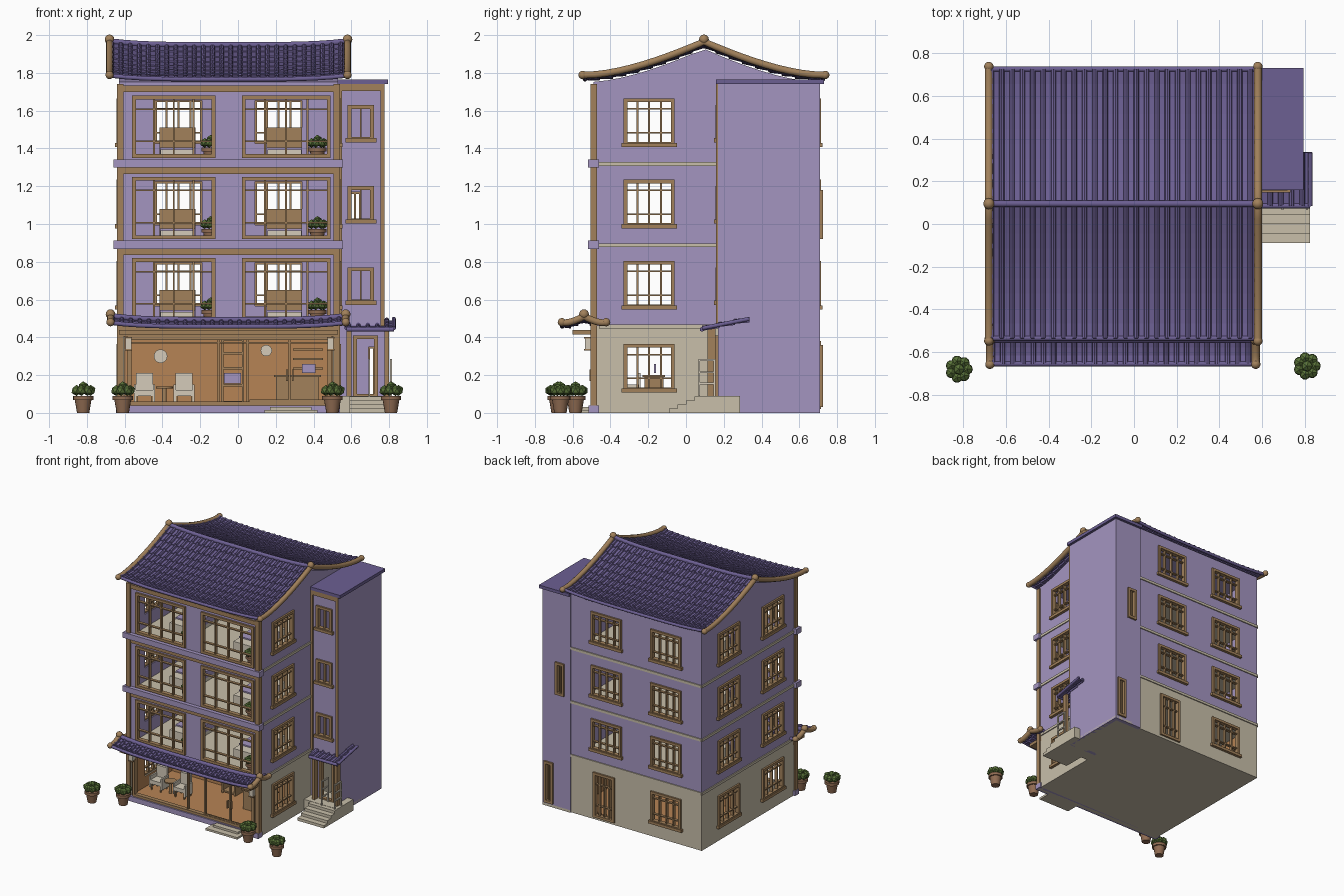
import bpy, bmesh, math
from mathutils import Matrix, Vector

if "Cube" in bpy.data.objects:
    bpy.data.objects.remove(bpy.data.objects["Cube"])


def material(name, *rgb):
    mat = bpy.data.materials.new(name)
    mat.use_nodes = True
    mat.diffuse_color = (*rgb, 1)
    mat.node_tree.nodes["Principled BSDF"].inputs["Base Color"].default_value = (*rgb, 1)
    return mat


lilac = material("lilac plaster", .37, .30, .53)
tile = material("violet tile", .15, .115, .29)
wood = material("tan wood", .36, .22, .105)
stone = material("beige stone", .58, .52, .40)
warm = material("warm interior", .47, .23, .09)
cream = material("cream fabric", .66, .60, .49)
leaf = material("leaf green", .10, .17, .04)
clay = material("clay pot", .28, .15, .085)


def finish(bm, name, *mats, smooth=False):
    mesh = bpy.data.meshes.new(name)
    bm.to_mesh(mesh)
    bm.free()
    obj = bpy.data.objects.new(name, mesh)
    bpy.context.collection.objects.link(obj)
    for mat in mats:
        mesh.materials.append(mat)
    if smooth:
        bpy.context.view_layer.objects.active = obj
        obj.select_set(True)
        bpy.ops.object.shade_smooth_by_angle()
        obj.select_set(False)
    return obj


def box(bm, x0, x1, y0, y1, z0, z1):
    place = Matrix.Translation(((x0 + x1) / 2, (y0 + y1) / 2, (z0 + z1) / 2))
    size = Matrix.Diagonal((abs(x1 - x0), abs(y1 - y0), abs(z1 - z0), 1))
    bmesh.ops.create_cube(bm, size=1, matrix=place @ size)


def boxes(name, mat, *dims):
    bm = bmesh.new()
    for d in dims:
        box(bm, *d)
    return finish(bm, name, mat)


def cylinder(bm, x, y, z0, z1, r0, r1, sides=16):
    bmesh.ops.create_cone(bm, cap_ends=True, segments=sides, radius1=r0, radius2=r1,
                          depth=z1 - z0, matrix=Matrix.Translation((x, y, (z0 + z1) / 2)))


def wall(name, mats, axis, sign, plane, u0, u1, z0, z1, openings=()):
    """Wall panel with rectangular holes (u0, u1, z0, z1), thickened inwards."""
    bm = bmesh.new()
    us = sorted({u0, u1, *(e for o in openings for e in o[:2])})
    zs = sorted({z0, z1, *(e for o in openings for e in o[2:])})
    for a, b in zip(us, us[1:]):
        for c, d in zip(zs, zs[1:]):
            u, z = (a + b) / 2, (c + d) / 2
            if any(o[0] < u < o[1] and o[2] < z < o[3] for o in openings):
                continue
            ring = [(a, c), (b, c), (b, d), (a, d)]
            if (axis == "x") != (sign > 0):
                ring.reverse()
            bm.faces.new([bm.verts.new((plane, p, q) if axis == "x" else (p, plane, q)) for p, q in ring])
    bmesh.ops.remove_doubles(bm, verts=bm.verts, dist=.0001)
    solid = finish(bm, name, *mats).modifiers.new("thickness", "SOLIDIFY")
    solid.thickness, solid.offset = .03, -1
    solid.material_offset = len(mats) - 1


def window(name, axis, sign, plane, hole, uprights=(.25, .5, .75), bars=(.22, .8), sill=True):
    """Wooden frame, glazing bars and sill around a hole."""
    u0, u1, z0, z1 = hole
    bm = bmesh.new()

    def bar(a, b, c, d, out=.014):
        depth = (plane - sign * .02, plane + sign * out)
        box(bm, *((*depth, a, b) if axis == "x" else (a, b, *depth)), c, d)
    for u in (u0, u1):
        bar(u - .01, u + .01, z0, z1)
    for z in (z0, z1):
        bar(u0 - .01, u1 + .01, z - .01, z + .01)
    for f in uprights:
        u = u0 + (u1 - u0) * f
        bar(u - .005, u + .005, z0, z1, .004)
    for f in bars:
        z = z0 + (z1 - z0) * f
        bar(u0, u1, z - .004, z + .004, .002)
    if sill:
        bar(u0 - .022, u1 + .022, z0 - .018, z0 + .004, .022)
    finish(bm, name, wood)


def tube(name, mat, points, radius):
    curve = bpy.data.curves.new(name, "CURVE")
    curve.dimensions, curve.bevel_depth, curve.use_fill_caps = "3D", radius, True
    curve.bevel_resolution = 3
    spline = curve.splines.new("POLY")
    spline.points.add(len(points) - 1)
    for p, co in zip(spline.points, points):
        p.co = (*co, 1)
    obj = bpy.data.objects.new(name, curve)
    bpy.context.collection.objects.link(obj)
    curve.materials.append(mat)
    bpy.context.view_layer.objects.active = obj
    obj.select_set(True)
    bpy.ops.object.convert(target="MESH")
    obj.select_set(False)


def roof(name, x0, x1, ridge_y, half, eave, ridge, rows, cols, signs=(-1, 1), flare=.012, lift=.02, power=1.5):
    """Curved tiled roof with stepped rows and half-round ribs; returns its height rule."""
    def height(t, x):
        side = abs(2 * (x - x0) / (x1 - x0) - 1)
        return eave + (ridge - eave) * t ** power + flare * (1 - t) ** 4 + lift * side ** 4
    pitch = (x1 - x0) / cols
    bumps = [(0, 0), (.06, .75), (.25, 1), (.44, .75), (.5, 0)]
    across = [(x0 + (c + f) * pitch, h * pitch * .3) for c in range(cols) for f, h in bumps] + [(x1, 0)]
    along = [((r + e) / rows, .007 * (1 - e)) for r in range(rows) for e in (0, 1)]
    for sign in signs:
        bm = bmesh.new()
        grid = [[bm.verts.new((x, ridge_y + sign * half * (1 - t), height(t, x) + lip + bump))
                 for x, bump in across] for t, lip in along]
        for low, high in zip(grid, grid[1:]):
            for i in range(len(across) - 1):
                ring = [low[i], low[i + 1], high[i + 1], high[i]]
                bm.faces.new(ring if sign < 0 else ring[::-1])
        solid = finish(bm, f"{name}_tiles_{'front' if sign < 0 else 'back'}", tile).modifiers.new("thickness", "SOLIDIFY")
        solid.thickness, solid.offset = .012, -1
        xs = [x0 + (x1 - x0) * i / 16 for i in range(17)]
        tube(f"{name}_eave_roll", tile, [(x, ridge_y + sign * half, height(0, x) + .002) for x in xs], .012)
    if len(signs) == 2:
        tube(f"{name}_ridge_roll", tile, [(x, ridge_y, height(1, x) + .008) for x in xs], .016)
        ts = [i / 10 - 1 for i in range(21)]
        bm = bmesh.new()
        for x in (x0, x1):
            path = [(x, ridge_y + s * half * 1.02, height(1 - abs(s), x) + .005) for s in ts]
            tube(f"{name}_gable_roll", wood, path, .019)
            for end, r in ((path[0], .022), (path[10], .026), (path[-1], .022)):
                spot = Matrix.Translation(Vector(end) + Vector((0, 0, .012 if r > .025 else 0)))
                bmesh.ops.create_uvsphere(bm, u_segments=14, v_segments=8, radius=r, matrix=spot)
        finish(bm, f"{name}_finials", wood, smooth=True)
    return height


def plant(name, x, y, z, s):
    bm = bmesh.new()
    cylinder(bm, x, y, z, z + .075 * s, .03 * s, .043 * s)
    cylinder(bm, x, y, z + .062 * s, z + .083 * s, .05 * s, .05 * s)
    finish(bm, name + "_pot", clay, smooth=True)
    bm = bmesh.new()
    for i in range(8):
        a = i * math.tau / 7
        r = .036 * s if i < 7 else 0
        spot = Matrix.Translation((x + r * math.cos(a), y + r * math.sin(a), z + (.11 if r else .128) * s))
        bmesh.ops.create_icosphere(bm, subdivisions=1, radius=.027 * s, matrix=spot)
    finish(bm, name + "_leaves", leaf)


# Storeys: shell walls with window holes
L, R, F, B, T = -.63, .53, -.49, .70, 1.74
floors = [.46, .89, 1.32]
back_u, left_u, right_u = [(-.44, -.19), (.09, .34)], [(-.32, -.07), (.24, .49)], [(-.32, -.07)]
front_u = [(-.55, -.13), (.03, .48)]


def holes(spans, levels, low=.105, high=.335):
    return [(*s, f + low, f + high) for f in levels for s in spans]


back_door = (.15, .32, .03, .37)
sides = [("left", "x", -1, L, F, B, holes(left_u, [.02]), holes(left_u, floors)),
         ("right", "x", 1, R, F, B, holes(right_u, [.02]), holes(right_u, floors)),
         ("back", "y", 1, B, L, R, holes(back_u[:1], [.02]) + [back_door], holes(back_u, floors)),
         ("front", "y", -1, F, L, R, None, holes(front_u, floors, .04, .35))]
for side, axis, sign, plane, u0, u1, low, high in sides:
    wall(f"{side}_upper_wall", [lilac], axis, sign, plane, u0, u1, .46, T, high)
    if low:
        wall(f"{side}_ground_wall", [stone, warm], axis, sign, plane, u0, u1, 0, .46, low)
    for hole in (low or []) + high:
        door = hole == back_door
        window(f"{side}_door" if door else f"{side}_window", axis, sign, plane, hole,
               bars=(.25, .75) if door else (.25, .8), sill=not door and side != "front")

boxes("ground_slab", stone, (L, R, F - .01, B, 0, .03))
boxes("floors", stone, *[(L + .03, R - .03, F + .03, B - .03, f - .02, f) for f in floors])
boxes("shop_interior", warm, (L + .03, R - .03, F, B - .03, .03, .04), (L + .03, R - .03, .02, .04, .04, .44))

# Outside bands and front timber
boxes("storey_bands", stone, *[d for f in floors for d in (
    (R, R + .008, F + .03, .17, f - .012, f + .008), (L - .008, L, F + .03, B, f - .012, f + .008),
    (L, R, B, B + .008, f - .012, f + .008))])
boxes("front_beams", lilac, *[(L - .03, R + .025, F - .03, F + .03, f - .022, f + .022) for f in floors[1:]],
      (L - .015, R + .01, F - .025, F + .03, 0, .04))
boxes("front_timber", wood, *[(L, R, F - .012, F, f - .055, f - .022) for f in floors[1:] + [1.755]],
      *[(x, x + .035, F - .016, F + .02, .04, T) for x in (L - .01, R - .025)],
      (L, R, F - .012, F + .03, .405, .46))
window("shop_front", "y", -1, F, (-.575, .485, .05, .395), (.445, .59, .80), (.93,), False)
boxes("shop_door_rails", wood, (.06, .485, F - .01, F, .05, .07), (.255, .265, F - .02, F, .17, .23),
      (.285, .295, F - .02, F, .17, .23))
boxes("front_steps", stone, (.14, .42, -.61, F, 0, .016), (.17, .39, -.56, F, .016, .032))
boxes("lanterns", cream, *[(x - .016, x + .016, -.535, -.503, .335, .395) for x in (-.58, .49)])
boxes("lantern_caps", wood, *[(x - .02, x + .02, -.539, -.499, z, z + .008) for x in (-.58, .49) for z in (.33, .393)])

# Main roof with closed attic below, and the awning roof
ridge_y, half = .095, .63
rise = roof("main_roof", -.68, .58, ridge_y, half, 1.752, 1.94, 9, 26)
bm = bmesh.new()
outline = [(F, T - .01)]
for i in range(17):
    y = F + (B - F) * i / 16
    outline.append((y, rise(1 - abs(y - ridge_y) / half, -.05) - .012))
outline.append((B, T - .01))
attic = bm.faces.new([bm.verts.new((L, y, z)) for y, z in outline])
extruded = bmesh.ops.extrude_face_region(bm, geom=[attic])
bmesh.ops.translate(bm, vec=(R - L, 0, 0), verts=[v for v in extruded["geom"] if isinstance(v, bmesh.types.BMVert)])
bmesh.ops.recalc_face_normals(bm, faces=bm.faces)
finish(bm, "attic", lilac)
roof("awning_roof", -.675, .57, -.54, .115, .44, .485, 3, 26, flare=.015, power=1.2)
boxes("awning_beam", wood, (L, R, -.60, F, .415, .44))

# Stair tower with entrance
TR, TF, TB = .775, .17, .71
entry = (.62, .73, .09, .40)
tower_front = [(.59, .71, f + .13, f + .30) for f in floors]
tower_back = [(.59, .65, .93, 1.17), (.69, .75, .04, .35)]
wall("tower_front_wall", [lilac], "y", -1, TF, R, TR, 0, T, tower_front + [entry])
wall("tower_back_wall", [lilac], "y", 1, TB, R, TR, 0, T, tower_back)
wall("tower_side_wall", [lilac], "x", 1, TR, TF, TB, 0, T)
for hole in tower_front:
    window("tower_window", "y", -1, TF, hole, (.5,), ())
for hole in tower_back:
    window("tower_back_window", "y", 1, TB, hole, (.5,), (), False)
window("tower_door_frame", "y", -1, TF, entry, (), (), False)
boxes("tower_floor", stone, (R, TR, TF, TB, 0, .02))
boxes("tower_cap", tile, (R, .795, .16, .73, T, 1.765))
boxes("tower_trim", wood, (R, TR, TF - .01, TF, 1.705, T), (.755, TR, TF - .01, TF, .46, 1.705),
      (R, R + .02, TF - .01, TF, .46, 1.705))
roof("canopy", .575, .825, .335, .25, .44, .49, 3, 5, (-1,), 0, 0, 1)
for x in (.575, .825):
    tube("canopy_edge", tile, [(x, .085, .448), (x, .335, .498)], .011)
boxes("canopy_posts", wood, *[(x, x + .025, .115, .155, .09, .445) for x in (.575, .775)])
boxes("entrance_steps", stone, (R, .825, .08, .285, 0, .09),
      *[(.59, .825, -.09 + i * .045, .08, 0, .022 * (i + 1)) for i in range(4)])
boxes("entrance_railing", cream, *[(x, x + .01, y, y + .01, .09, .28) for x in (.69, .805) for y in (.065, .145)],
      *[(x, x + .01, .065, .155, z, z + .01) for x in (.69, .805) for z in (.15, .21, .275)])

# Bedrooms
for f in floors:
    for x in (-.32, .245):
        boxes("bed_frame", cream, (x - .09, x + .09, -.28, .12, f, f + .075))
        boxes("bed_cover", lilac, (x - .094, x + .094, -.2, .03, f + .03, f + .085))
        boxes("bed_headboard", wood, (x - .095, x + .095, .12, .14, f, f + .19))
        plant("window_plant", x + .175, -.42, f + .005, .95)

# Shop furniture
for x in (-.495, -.285):
    boxes("chair", cream, (x - .045, x + .045, -.34, -.25, .09, .12), (x - .045, x + .045, -.26, -.24, .12, .21),
          *[(x + s * .05 - .006, x + s * .05 + .006, -.34, -.25, .06, .15) for s in (-1, 1)])
    boxes("chair_legs", wood, *[(x + s * .04 - .005, x + s * .04 + .005, y, y + .01, .04, .09)
                                for s in (-1, 1) for y in (-.335, -.26)])
bm = bmesh.new()
cylinder(bm, -.39, -.3, .13, .14, .045, .045)
cylinder(bm, -.39, -.3, .04, .13, .012, .012)
finish(bm, "tea_table", wood, smooth=True)
boxes("shelf_unit", wood, *[(x, x + .012, -.08, .02, .04, .39) for x in (-.09, .02)],
      *[(-.09, .03, -.08, .02, z, z + .012) for z in (.05, .14, .23, .31, .38)])
boxes("shelf_goods", lilac, (-.075, .015, -.07, 0, .155, .21))
boxes("counter", wood, (.2, .43, -.22, -.12, .04, .19), (.19, .44, -.23, -.11, .19, .2))
boxes("screen", lilac, (.34, .41, -.17, -.16, .21, .26))
boxes("wall_rack", wood, *[(.29, .45, -.01, .02, z, z + .01) for z in (.23, .28, .33)])
bm = bmesh.new()
for x, z, r in ((-.41, .3, .036), (.15, .33, .03)):
    bmesh.ops.create_cone(bm, cap_ends=True, segments=20, radius1=r, radius2=r, depth=.008,
                          matrix=Matrix.Translation((x, .016, z)) @ Matrix.Rotation(math.pi / 2, 4, "X"))
finish(bm, "wall_discs", cream)

# Potted plants outside
for x, y in ((-.82, -.68), (.81, -.665), (-.61, -.585), (.5, -.585)):
    plant("garden_plant", x, y, 0, 1.08)
